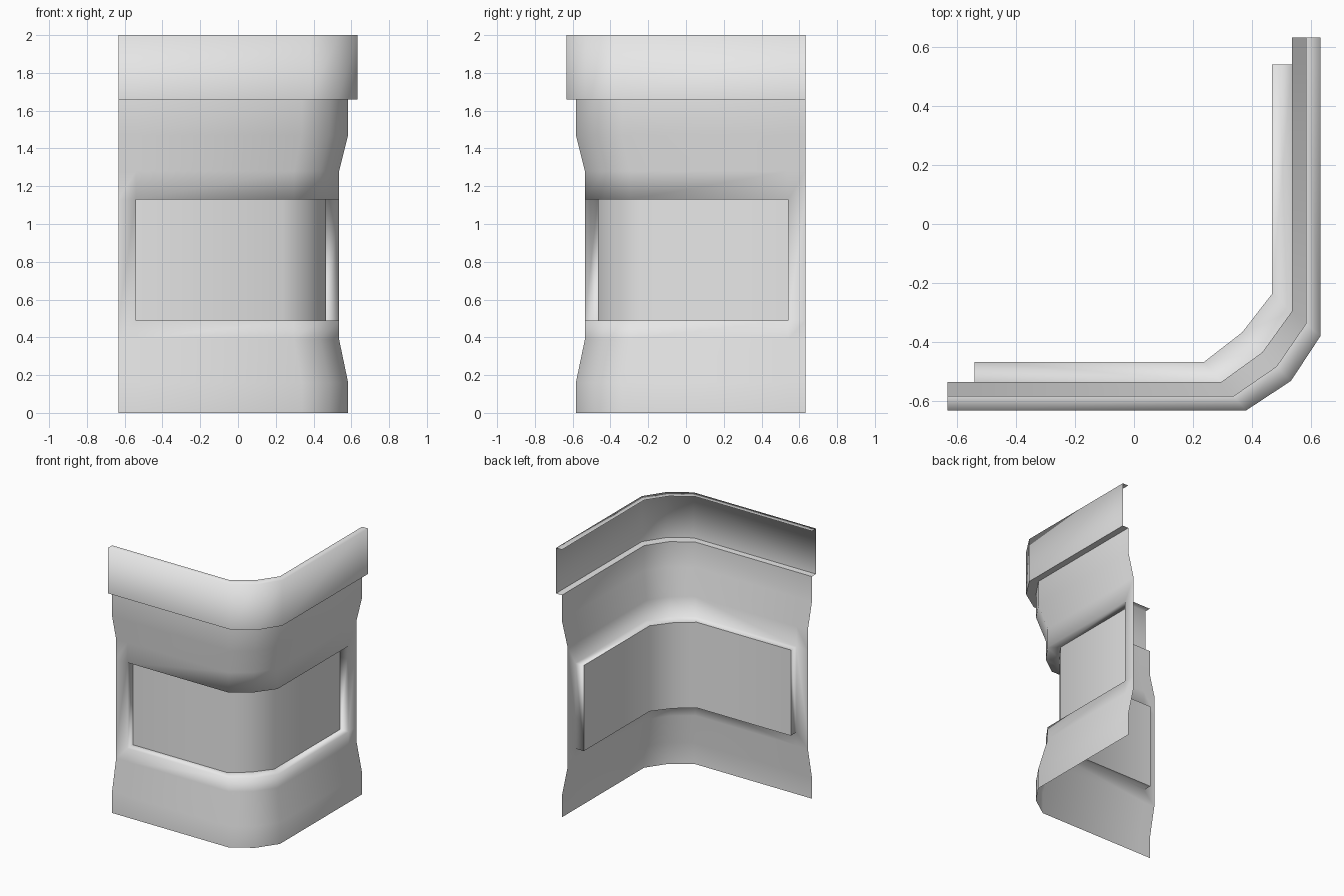
import bpy
import bmesh

END = 0.633        # where each wing stops
OPENING = 0.54     # where the recess stops
SILL, HEAD = 0.49, 1.13
WALL, RECESS, OUTER, BAND = 0.535, 0.467, 0.583, 0.632

if "Cube" in bpy.data.objects:
    bpy.data.objects.remove(bpy.data.objects["Cube"])

gray = bpy.data.materials.new("plain gray")
gray.use_nodes = True
gray.diffuse_color = (0.8, 0.8, 0.8, 1)
gray.node_tree.nodes["Principled BSDF"].inputs["Base Color"].default_value = (0.8, 0.8, 0.8, 1)


def corner_path(d):
    """Plan of the chamfered corner at distance d from the centre."""
    bend = 0.38 - (BAND - d) * 0.86
    mid = d - 0.1
    half = [(-END, -d), (-OPENING, -d), (bend, -d)]
    return half + [(mid, -mid)] + [(-y, -x) for x, y in reversed(half)]


def add_row(bm, d, z):
    return [bm.verts.new((x, y, z)) for x, y in corner_path(d)]


def bridge(bm, low, high, skip=()):
    for i in range(len(low) - 1):
        if i not in skip:
            bm.faces.new((low[i], low[i + 1], high[i + 1], high[i]))


def sweep(bm, profile):
    rows = [add_row(bm, d, z) for d, z in profile]
    for low, high in zip(rows, rows[1:]):
        bridge(bm, low, high)
    return rows


def finish(bm, name):
    for f in bm.faces:
        f.smooth = True
    loose = [v for v in bm.verts if not v.link_faces]
    bmesh.ops.delete(bm, geom=loose, context="VERTS")
    mesh = bpy.data.meshes.new(name)
    bm.to_mesh(mesh)
    bm.free()
    mesh.materials.append(gray)
    bpy.context.collection.objects.link(bpy.data.objects.new(name, mesh))


# Wall: lower and upper skirts, jambs beside the opening, and the reveal
bm = bmesh.new()
lower = sweep(bm, [(OUTER, 0), (OUTER, 0.16), (WALL, 0.39), (WALL, SILL)])
upper = sweep(bm, [(WALL, HEAD), (WALL, 1.28), (OUTER, 1.47), (OUTER, 1.66)])
sill, head = lower[-1], upper[0]
bridge(bm, sill, head, skip=range(1, 5))
deep_sill = add_row(bm, RECESS, SILL)
deep_head = add_row(bm, RECESS, HEAD)
bridge(bm, sill[1:6], deep_sill[1:6])
bridge(bm, deep_head[1:6], head[1:6])
bm.faces.new((sill[1], deep_sill[1], deep_head[1], head[1]))
bm.faces.new((deep_sill[5], sill[5], head[5], deep_head[5]))
finish(bm, "wall")

# Panel at the back of the recess
bm = bmesh.new()
bridge(bm, add_row(bm, RECESS, SILL)[1:6], add_row(bm, RECESS, HEAD)[1:6])
finish(bm, "recessed_panel")

# Ledge under the band
bm = bmesh.new()
sweep(bm, [(OUTER, 1.66), (BAND, 1.66)])
finish(bm, "ledge")

# Upright band with a lip turned inward at the top
bm = bmesh.new()
sweep(bm, [(BAND, 1.66), (BAND, 2), (OUTER, 2)])
finish(bm, "top_band")
